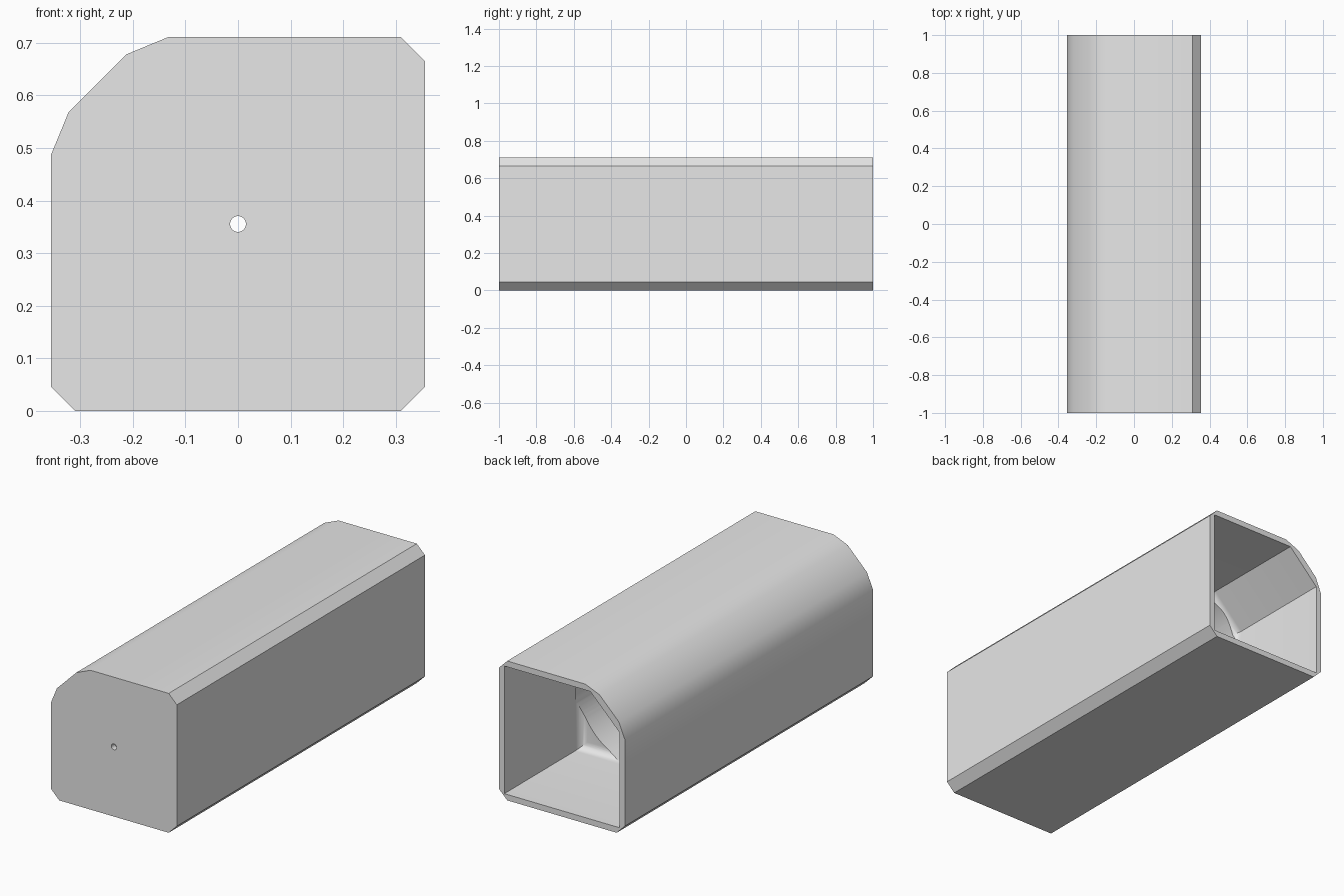
import bpy, bmesh, math

cube = bpy.data.objects.get("Cube")
if cube:
    bpy.data.objects.remove(cube, do_unlink=True)

HALF, HEIGHT = 0.355, 0.711      # outer half width and height
AXIS = HEIGHT / 2                # height of the bore axis
WALL, STEP, FLOOR = 0.03, 0.39, -0.97   # wall, square cavity end, bore end

grey = bpy.data.materials.new("light_grey")
grey.use_nodes = True
grey.diffuse_color = (0.8, 0.8, 0.8, 1)
grey.node_tree.nodes["Principled BSDF"].inputs["Base Color"].default_value = (0.8, 0.8, 0.8, 1)


def prism(name, profile, front, back, fillet=0):
    """Extrude an x-z profile along y; optionally round its front rim."""
    bm = bmesh.new()
    face = bm.faces.new([bm.verts.new((x, front, z)) for x, z in profile])
    new = bmesh.ops.extrude_face_region(bm, geom=[face])["geom"]
    for v in new:
        if isinstance(v, bmesh.types.BMVert):
            v.co.y = back
    bmesh.ops.recalc_face_normals(bm, faces=bm.faces)
    if fillet:
        rim = [e for e in bm.edges if all(abs(v.co.y - front) < 1e-5 for v in e.verts)]
        bmesh.ops.bevel(bm, geom=rim, offset=fillet, segments=8, profile=0.5,
                        affect='EDGES', clamp_overlap=True)
        bmesh.ops.recalc_face_normals(bm, faces=bm.faces)
    mesh = bpy.data.meshes.new(name)
    bm.to_mesh(mesh)
    bm.free()
    mesh.materials.append(grey)
    obj = bpy.data.objects.new(name, mesh)
    bpy.context.collection.objects.link(obj)
    return obj


def circle(radius, sides):
    return [(radius * math.cos(math.tau * i / sides),
             AXIS + radius * math.sin(math.tau * i / sides)) for i in range(sides)]


# Outer body: three small chamfers and one large faceted round
c = 0.046
housing = prism("housing", [
    (-HALF, 0.488), (-0.322, 0.568), (-0.212, 0.678), (-0.132, HEIGHT),
    (HALF - c, HEIGHT), (HALF, HEIGHT - c), (HALF, c), (HALF - c, 0),
    (c - HALF, 0), (-HALF, c)], -1, 1)

# Square rear cavity with one cut corner and a rounded end
w, top, cut = HALF - WALL, HEIGHT - WALL, 0.165
cavity = prism("cavity_cutter", [
    (-w, WALL), (w, WALL), (w, top), (cut - w, top), (-w, top - cut)],
    STEP, 1.1, fillet=0.04)

# Round bore and the small hole through the front plate
bore = prism("bore_cutter", circle(0.335, 96), FLOOR, STEP + 0.035)
hole = prism("hole_cutter", circle(0.015, 32), -1.1, FLOOR + 0.1)

for cutter in (cavity, bore, hole):
    cutter.hide_render = True
    mod = housing.modifiers.new(cutter.name, 'BOOLEAN')
    mod.operation, mod.solver, mod.object = 'DIFFERENCE', 'EXACT', cutter

# Apply the cuts and discard the cutters
bpy.context.view_layer.update()
graph = bpy.context.evaluated_depsgraph_get()
result = bpy.data.meshes.new_from_object(housing.evaluated_get(graph))
housing.modifiers.clear()
housing.data = result
result.name = "housing"
for cutter in (cavity, bore, hole):
    bpy.data.objects.remove(cutter, do_unlink=True)

# Smooth the rounds, keep the chamfers crisp
bpy.ops.object.select_all(action='DESELECT')
housing.select_set(True)
bpy.context.view_layer.objects.active = housing
bpy.ops.object.shade_smooth_by_angle(angle=math.radians(30))
